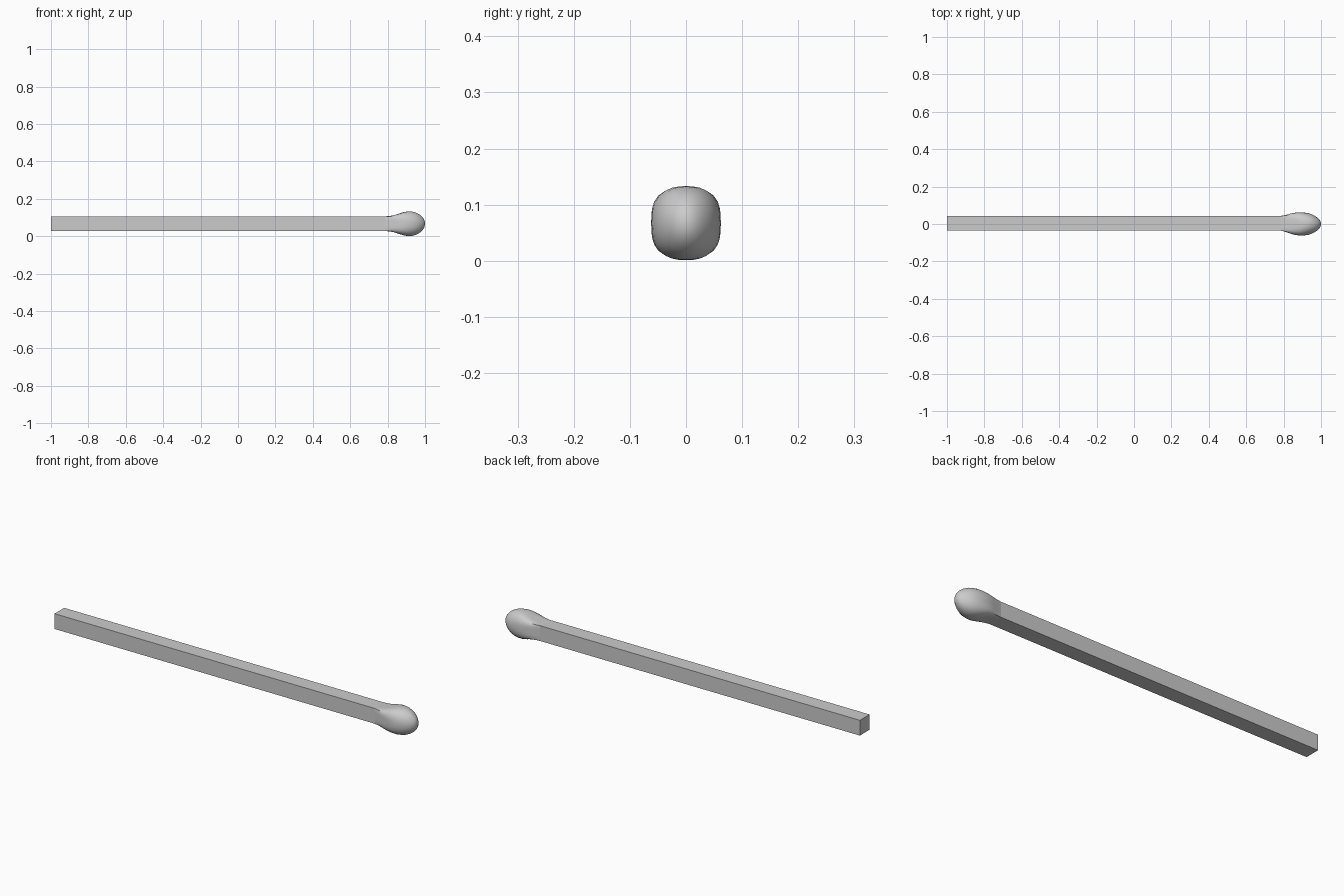
import bpy, bmesh, math

if "Cube" in bpy.data.objects:
    bpy.data.objects.remove(bpy.data.objects["Cube"])

grey = bpy.data.materials.new("grey")
grey.diffuse_color = (0.6, 0.6, 0.6, 1)
grey.use_nodes = True
grey.node_tree.nodes["Principled BSDF"].inputs["Base Color"].default_value = grey.diffuse_color

CZ = 0.067      # height of the long axis
SIDES = 32


def section(bm, x, half_y, half_z, power, cy, sides):
    """Ring of a rounded square: power 2 is an ellipse, a high power is a square."""
    ring = []
    for i in range(sides):
        a = math.tau * (i + (0.5 if sides == 4 else 0)) / sides
        c, s = math.cos(a), math.sin(a)
        r = (abs(c) ** power + abs(s) ** power) ** (-1 / power)
        ring.append(bm.verts.new((x, cy + half_y * r * c, CZ + half_z * r * s)))
    return ring


def loft(name, sections, sides, tip=None, cap_start=False, cap_end=False):
    bm = bmesh.new()
    rings = [section(bm, *s, sides) for s in sections]
    for a, b in zip(rings, rings[1:]):
        for i in range(sides):
            j = (i + 1) % sides
            bm.faces.new((a[i], a[j], b[j], b[i]))
    if cap_start:
        bm.faces.new(rings[0])
    if cap_end:
        bm.faces.new(rings[-1])
    if tip:
        point = bm.verts.new(tip)
        for i in range(sides):
            bm.faces.new((rings[-1][i], rings[-1][(i + 1) % sides], point))
    bmesh.ops.recalc_face_normals(bm, faces=bm.faces)
    mesh = bpy.data.meshes.new(name)
    bm.to_mesh(mesh)
    bm.free()
    mesh.materials.append(grey)
    obj = bpy.data.objects.new(name, mesh)
    bpy.context.collection.objects.link(obj)
    return obj


# Square wooden stick
loft("stick", [(-1, 0.039, 0.039, 60, 0.004), (0.79, 0.039, 0.039, 60, 0.004)],
     4, cap_start=True, cap_end=True)

# Bulb head: x, half width, half height, squareness, centre y
head = loft("head", [
    (0.785, 0.0392, 0.0392, 60, 0.004),
    (0.81, 0.045, 0.041, 12, 0.003),
    (0.835, 0.053, 0.046, 6, 0.002),
    (0.86, 0.059, 0.054, 4, 0.001),
    (0.885, 0.062, 0.062, 3, 0),
    (0.91, 0.061, 0.066, 2.5, 0),
    (0.93, 0.058, 0.065, 2.3, 0),
    (0.95, 0.052, 0.060, 2.2, 0),
    (0.968, 0.043, 0.051, 2.1, 0),
    (0.983, 0.032, 0.039, 2, 0),
    (0.993, 0.021, 0.026, 2, 0),
    (0.998, 0.011, 0.014, 2, 0)], SIDES, tip=(1, 0, CZ))
bpy.ops.object.select_all(action='DESELECT')
head.select_set(True)
bpy.context.view_layer.objects.active = head
bpy.ops.object.shade_smooth_by_angle(angle=math.radians(40))
